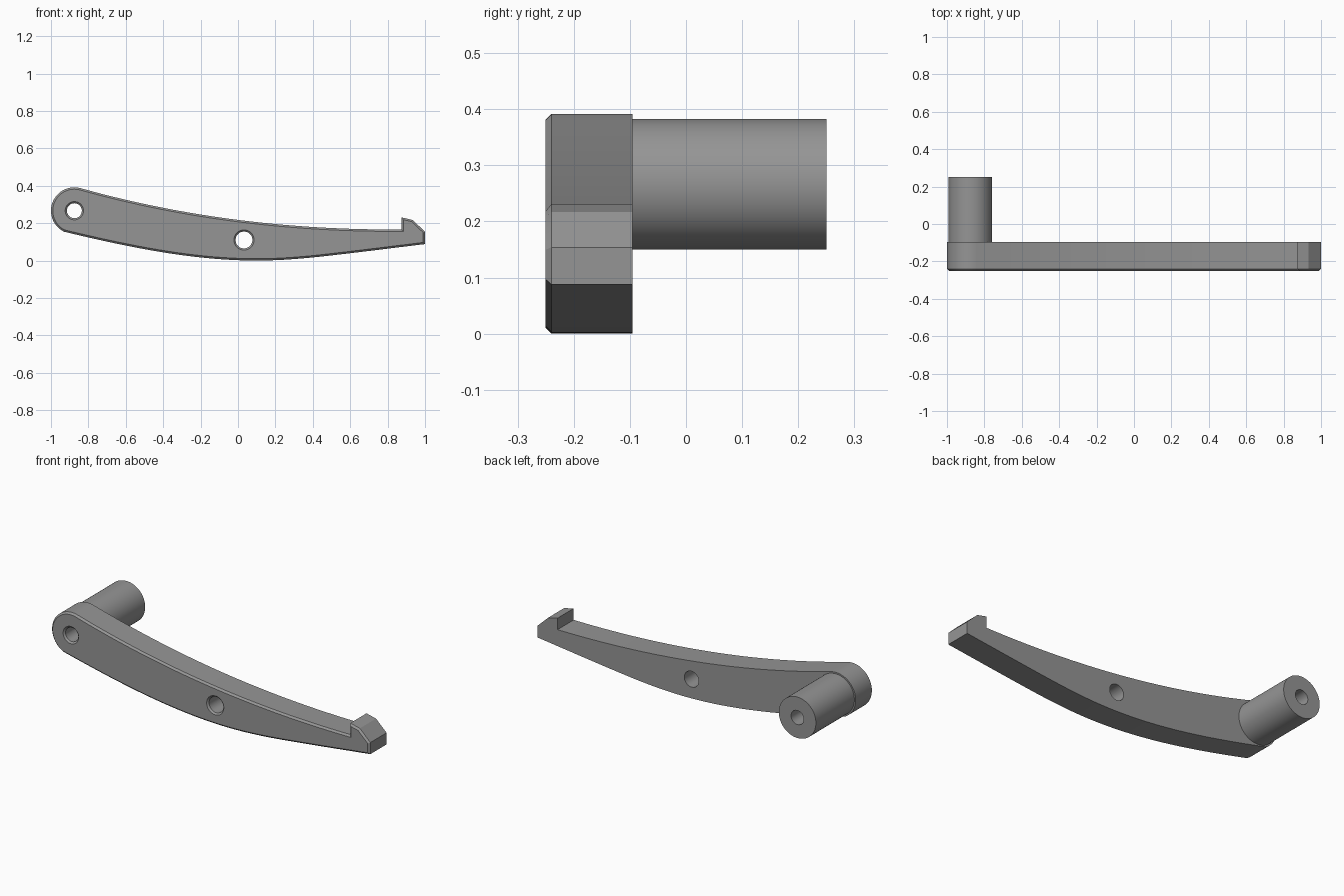
import bpy, bmesh, math
from mathutils import Matrix

if "Cube" in bpy.data.objects:
    bpy.data.objects.remove(bpy.data.objects["Cube"])

grey = bpy.data.materials.new("mid grey")
grey.diffuse_color = (0.3, 0.3, 0.3, 1)
grey.use_nodes = True
grey.node_tree.nodes["Principled BSDF"].inputs["Base Color"].default_value = grey.diffuse_color

FRONT, BACK, END = -0.25, -0.095, 0.25
PIVOT = (-0.875, 0.2665)
MID_HOLE = (0.032, 0.11)


def make_object(name, bm):
    bmesh.ops.recalc_face_normals(bm, faces=bm.faces)
    mesh = bpy.data.meshes.new(name)
    bm.to_mesh(mesh)
    bm.free()
    mesh.materials.append(grey)
    obj = bpy.data.objects.new(name, mesh)
    bpy.context.collection.objects.link(obj)
    return obj


def hermite(p, m0, q, m1, n):
    """Points on a curve z(x) from p to q with end slopes m0, m1 (q left out)."""
    length = q[0] - p[0]
    pts = []
    for i in range(n):
        t = i / n
        z = ((1 - 3*t*t + 2*t**3) * p[1] + (3*t*t - 2*t**3) * q[1]
             + length * ((t - 2*t*t + t**3) * m0 + (t**3 - t*t) * m1))
        pts.append((p[0] + length * t, z))
    return pts


def rod(name, centre, y0, y1, r0, r1, sides=64):
    """Round bar along y, radius r0 at y0 and r1 at y1."""
    bm = bmesh.new()
    place = (Matrix.Translation((centre[0], (y0 + y1) / 2, centre[1]))
             @ Matrix.Rotation(-math.pi / 2, 4, 'X'))
    bmesh.ops.create_cone(bm, cap_ends=True, segments=sides, radius1=r0,
                          radius2=r1, depth=y1 - y0, matrix=place)
    return make_object(name, bm)


def combine(target, tool, operation):
    mod = target.modifiers.new(operation, 'BOOLEAN')
    mod.operation, mod.object, mod.solver = operation, tool, 'EXACT'
    bpy.context.view_layer.objects.active = target
    bpy.ops.object.modifier_apply(modifier=mod.name)
    bpy.data.objects.remove(tool)


# Arm outline: rounded end, curved top, hook, curved underside
R = 0.125
a0, a1 = math.radians(244), math.radians(74.4)
arc = [(PIVOT[0] + R * math.cos(a), PIVOT[1] + R * math.sin(a))
       for a in (a0 + (a1 - a0) * i / 32 for i in range(33))]
hook_root = (0.874, 0.166)
hook = [hook_root, (0.874, 0.231), (0.934, 0.217), (1.0, 0.154)]
outline = arc[:-1] + hermite(arc[-1], -0.28, hook_root, 0.005, 32) + hook
outline += hermite((1.0, 0.088), 0.12, (0.45, 0.022), 0.11, 8)
outline += hermite((0.45, 0.022), 0.11, (0.1, 0.0), 0.0, 10)
outline += hermite((0.1, 0.0), 0.0, arc[0], -0.24, 24)

bm = bmesh.new()
face = bm.faces.new([bm.verts.new((x, FRONT, z)) for x, z in outline])
front_edges = list(face.edges)
back = bmesh.ops.extrude_face_region(bm, geom=[face], use_keep_orig=True)
for v in back["geom"]:
    if isinstance(v, bmesh.types.BMVert):
        v.co.y = BACK
bmesh.ops.recalc_face_normals(bm, faces=bm.faces)
# Chamfer around the front face
bmesh.ops.bevel(bm, geom=front_edges, offset=0.01, offset_type='OFFSET',
                segments=1, affect='EDGES')
arm = make_object("lever_arm", bm)

# Round boss behind the pivot end
combine(arm, rod("boss", PIVOT, BACK - 0.05, END, 0.1165, 0.1165), 'UNION')

# Through holes with a countersunk front edge
for centre, r in ((PIVOT, 0.04), (MID_HOLE, 0.045)):
    combine(arm, rod("hole_cutter", centre, -0.4, 0.4, r, r, 48), 'DIFFERENCE')
    combine(arm, rod("countersink_cutter", centre, FRONT - 0.01, FRONT + 0.01,
                     r + 0.019, r - 0.001, 48), 'DIFFERENCE')

bpy.ops.object.select_all(action='DESELECT')
arm.select_set(True)
bpy.context.view_layer.objects.active = arm
bpy.ops.object.shade_smooth_by_angle(angle=math.radians(25))
